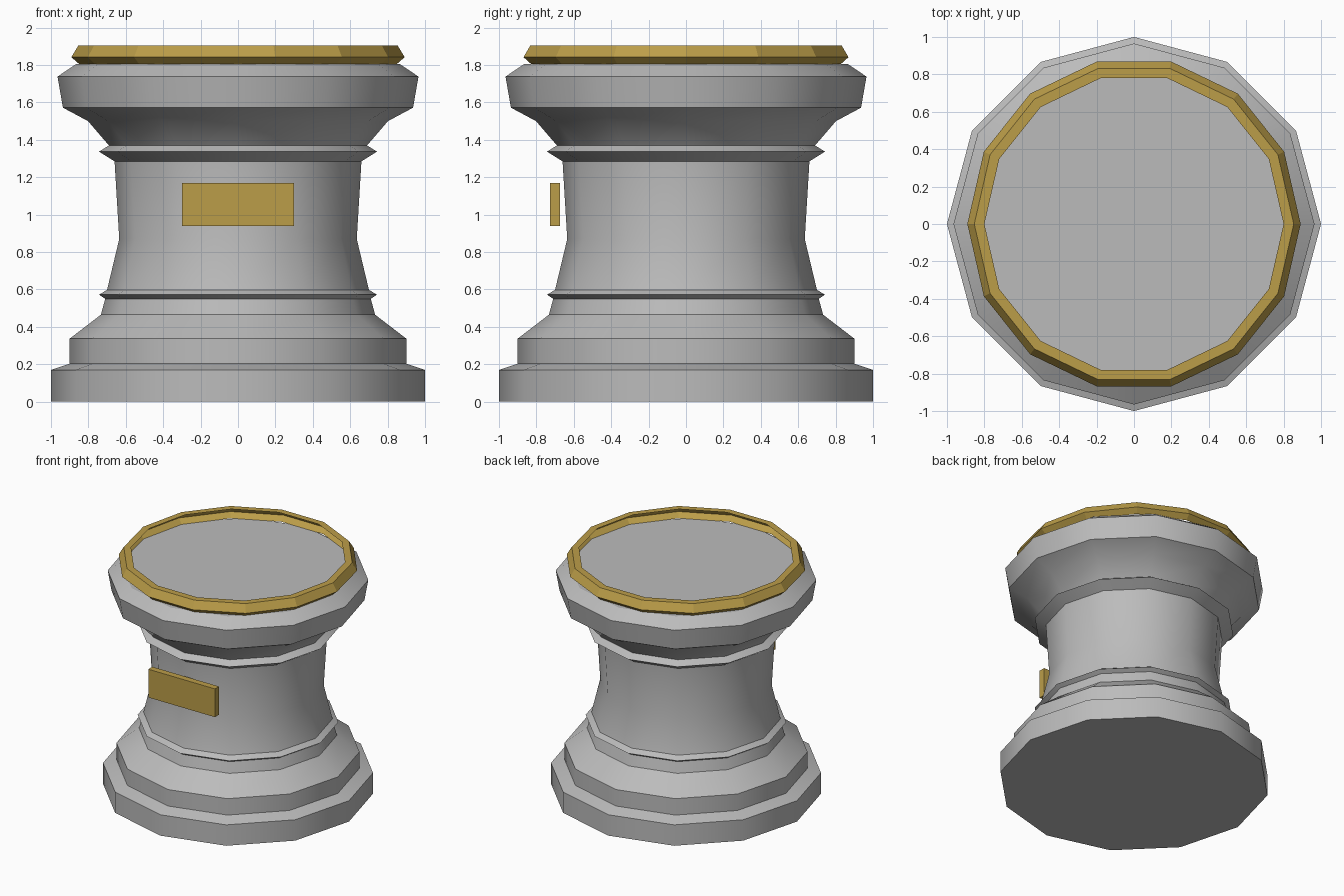
import bpy, bmesh, math

if "Cube" in bpy.data.objects:
    bpy.data.objects.remove(bpy.data.objects["Cube"])


def material(name, rgb):
    m = bpy.data.materials.new(name)
    m.diffuse_color = (*rgb, 1.0)
    m.use_nodes = True
    m.node_tree.nodes["Principled BSDF"].inputs["Base Color"].default_value = m.diffuse_color
    return m


STONE = material("grey stone", (0.5, 0.5, 0.5))
GOLD = material("aged gold", (0.50, 0.34, 0.066))


def finish(name, bm, mat, smooth_angle=None):
    mesh = bpy.data.meshes.new(name)
    bm.to_mesh(mesh)
    bm.free()
    mesh.materials.append(mat)
    obj = bpy.data.objects.new(name, mesh)
    bpy.context.collection.objects.link(obj)
    if smooth_angle:
        bpy.ops.object.select_all(action='DESELECT')
        bpy.context.view_layer.objects.active = obj
        obj.select_set(True)
        bpy.ops.object.shade_smooth_by_angle(angle=math.radians(smooth_angle))
    return obj


def lathe(name, profile, sides, mat, capped, smooth_angle=None):
    """Turn a bottom-to-top (radius, height) profile around z."""
    bm = bmesh.new()
    rings = []
    for r, z in profile:
        rings.append([bm.verts.new((r * math.cos(2 * math.pi * i / sides),
                                    r * math.sin(2 * math.pi * i / sides), z))
                      for i in range(sides)])
    for low, high in zip(rings, rings[1:]):
        for i in range(sides):
            j = (i + 1) % sides
            bm.faces.new((low[i], low[j], high[j], high[i]))
    if capped:
        bm.faces.new(rings[0][::-1])
        bm.faces.new(rings[-1])
    return finish(name, bm, mat, smooth_angle)


# Twelve-sided pedestal: stepped base, lower collar, waist, upper collar, flared head
lathe("pedestal", [
    (1.0, 0.0), (1.0, 0.17), (0.90, 0.203), (0.90, 0.337),
    (0.733, 0.465), (0.71, 0.55), (0.743, 0.572), (0.70, 0.598),
    (0.635, 0.87), (0.66, 1.285), (0.743, 1.337), (0.69, 1.37),
    (0.802, 1.50), (0.936, 1.572), (0.965, 1.738), (0.866, 1.805),
], 12, STONE, True, 35)

# Fourteen-sided rim: a hollow moulding, open on its inner side
lathe("rim", [(0.85, 1.806), (0.891, 1.842), (0.854, 1.904), (0.80, 1.904)],
      14, GOLD, False)

# Plaque standing just off the front of the waist
bm = bmesh.new()
bmesh.ops.create_cube(bm, size=1)
for v in bm.verts:
    v.co = (v.co.x * 0.60, v.co.y * 0.052 - 0.70, v.co.z * 0.23 + 1.055)
finish("plaque", bm, GOLD)
